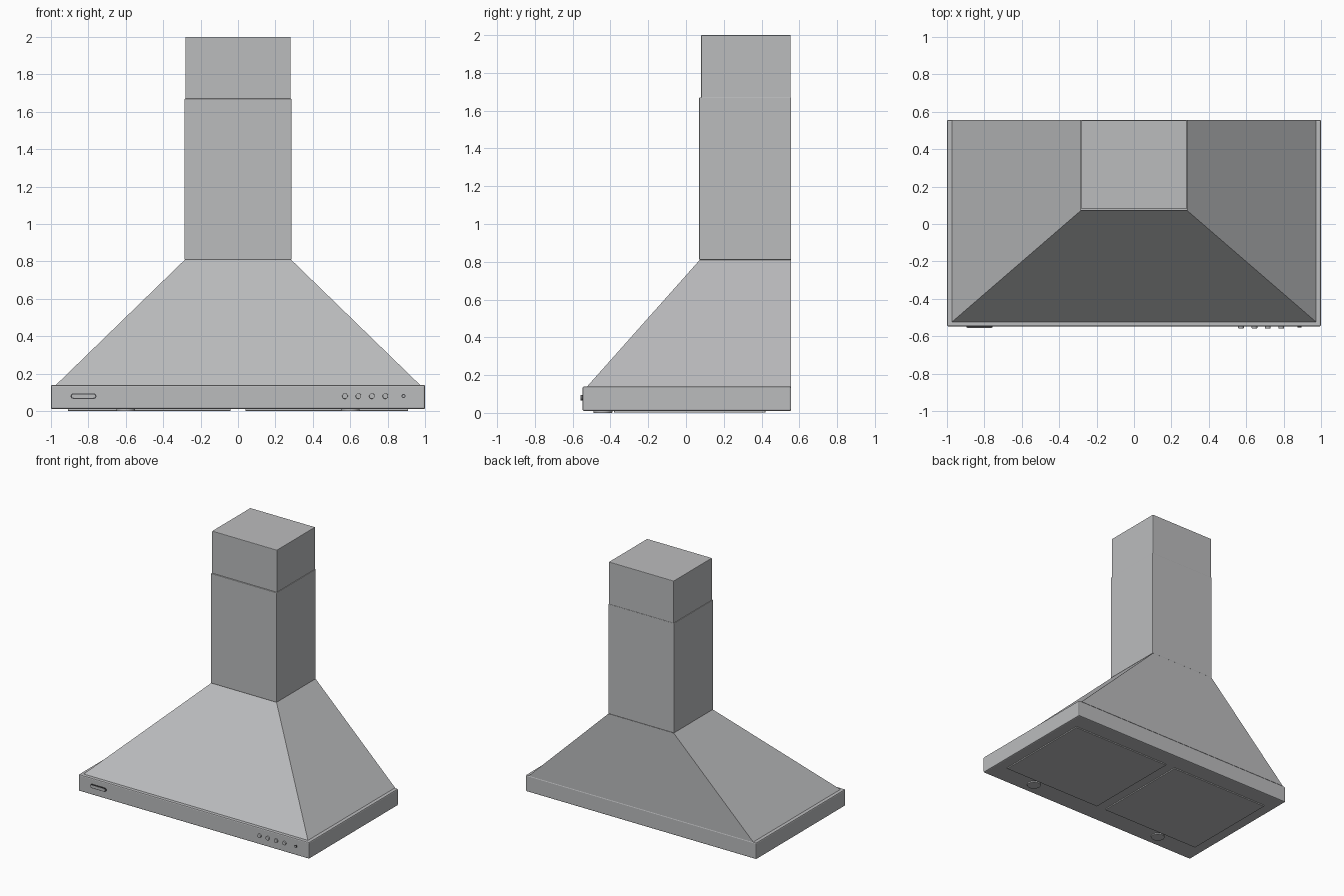
import bpy, bmesh, math
from mathutils import Matrix

if "Cube" in bpy.data.objects:
    bpy.data.objects.remove(bpy.data.objects["Cube"])


def material(name, rgb):
    m = bpy.data.materials.new(name)
    m.diffuse_color = (*rgb, 1)
    m.use_nodes = True
    m.node_tree.nodes["Principled BSDF"].inputs["Base Color"].default_value = m.diffuse_color
    return m


STEEL = material("brushed steel", (0.50, 0.505, 0.515))
DARK = material("dark trim", (0.06, 0.06, 0.065))
BACK, FRONT = 0.557, -0.548   # wall side and front face of the canopy


def finish(name, bm, mat, bevel=0.0):
    bmesh.ops.recalc_face_normals(bm, faces=bm.faces)
    me = bpy.data.meshes.new(name)
    bm.to_mesh(me)
    bm.free()
    ob = bpy.data.objects.new(name, me)
    bpy.context.collection.objects.link(ob)
    me.materials.append(mat)
    if bevel:
        b = ob.modifiers.new("soft edges", "BEVEL")
        b.width, b.segments, b.limit_method = bevel, 2, 'ANGLE'
    return ob


def frustum(name, low, high, mat=STEEL, bevel=0.0):
    """Solid between two rectangles, each (x0, x1, y0, y1, z)."""
    bm = bmesh.new()
    rings = []
    for x0, x1, y0, y1, z in (low, high):
        rings.append([bm.verts.new((x, y, z)) for x, y in
                      ((x0, y0), (x1, y0), (x1, y1), (x0, y1))])
    a, b = rings
    bm.faces.new(a[::-1])
    bm.faces.new(b)
    for i in range(4):
        j = (i + 1) % 4
        bm.faces.new((a[i], a[j], b[j], b[i]))
    return finish(name, bm, mat, bevel)


def box(name, x0, x1, y0, y1, z0, z1, mat=STEEL, bevel=0.0):
    return frustum(name, (x0, x1, y0, y1, z0), (x0, x1, y0, y1, z1), mat, bevel)


def disc(name, loc, r, depth, axis, mat=STEEL, bevel=0.0):
    bm = bmesh.new()
    rot = Matrix.Rotation(math.pi / 2, 4, 'X') if axis == 'Y' else Matrix()
    bmesh.ops.create_cone(bm, cap_ends=True, segments=32, radius1=r, radius2=r,
                          depth=depth, matrix=Matrix.Translation(loc) @ rot)
    for f in bm.faces:
        f.smooth = len(f.verts) == 4
    return finish(name, bm, mat, bevel)


def pill(name, x0, x1, z, r, y0, y1, mat):
    """Round-ended plate on the front face."""
    bm = bmesh.new()
    ring = []
    for i in range(18):
        s = i // 9
        a = math.pi * (-0.5 + (i % 9) / 8 + s)
        cx = x0 + r if s else x1 - r
        ring.append(bm.verts.new((cx + r * math.cos(a), y0, z + r * math.sin(a))))
    face = bm.faces.new(ring)
    ext = bmesh.ops.extrude_face_region(bm, geom=[face])
    for v in ext["geom"]:
        if isinstance(v, bmesh.types.BMVert):
            v.co.y = y1
    return finish(name, bm, mat)


# Canopy rim and sloping hood with an upright back
box("canopy_rim", -1, 1, FRONT, BACK, 0.01, 0.14, bevel=0.008)
frustum("hood", (-0.975, 0.975, -0.525, BACK, 0.138),
        (-0.283, 0.283, 0.073, BACK, 0.81))

# Two-stage chimney
box("lower_chimney", -0.286, 0.286, 0.07, BACK, 0.81, 1.67, bevel=0.004)
box("upper_chimney", -0.281, 0.281, 0.08, BACK - 0.003, 1.66, 2.0, bevel=0.003)

# Grease filters and lamps on the underside
for side, s in (("left", -1), ("right", 1)):
    xs = sorted((s * 0.04, s * 0.91))
    box(side + "_filter", *xs, -0.38, 0.42, 0.001, 0.015, bevel=0.002)
    disc(side + "_lamp", (s * 0.60, -0.44, 0.0075), 0.05, 0.015, 'Z', bevel=0.002)

# Control buttons and indicator
for i in range(4):
    disc(f"button_{i + 1}", (0.572 + i * 0.072, FRONT - 0.003, 0.08), 0.015, 0.016,
         'Y', bevel=0.003)
disc("indicator_ring", (0.885, FRONT - 0.001, 0.08), 0.011, 0.008, 'Y', DARK)
disc("indicator_light", (0.885, FRONT - 0.002, 0.08), 0.006, 0.009, 'Y')

# Small front plate with a dark border
pill("plate_border", -0.895, -0.757, 0.08, 0.015, FRONT + 0.002, FRONT - 0.005, DARK)
pill("plate_face", -0.889, -0.763, 0.08, 0.009, FRONT + 0.002, FRONT - 0.007, STEEL)
